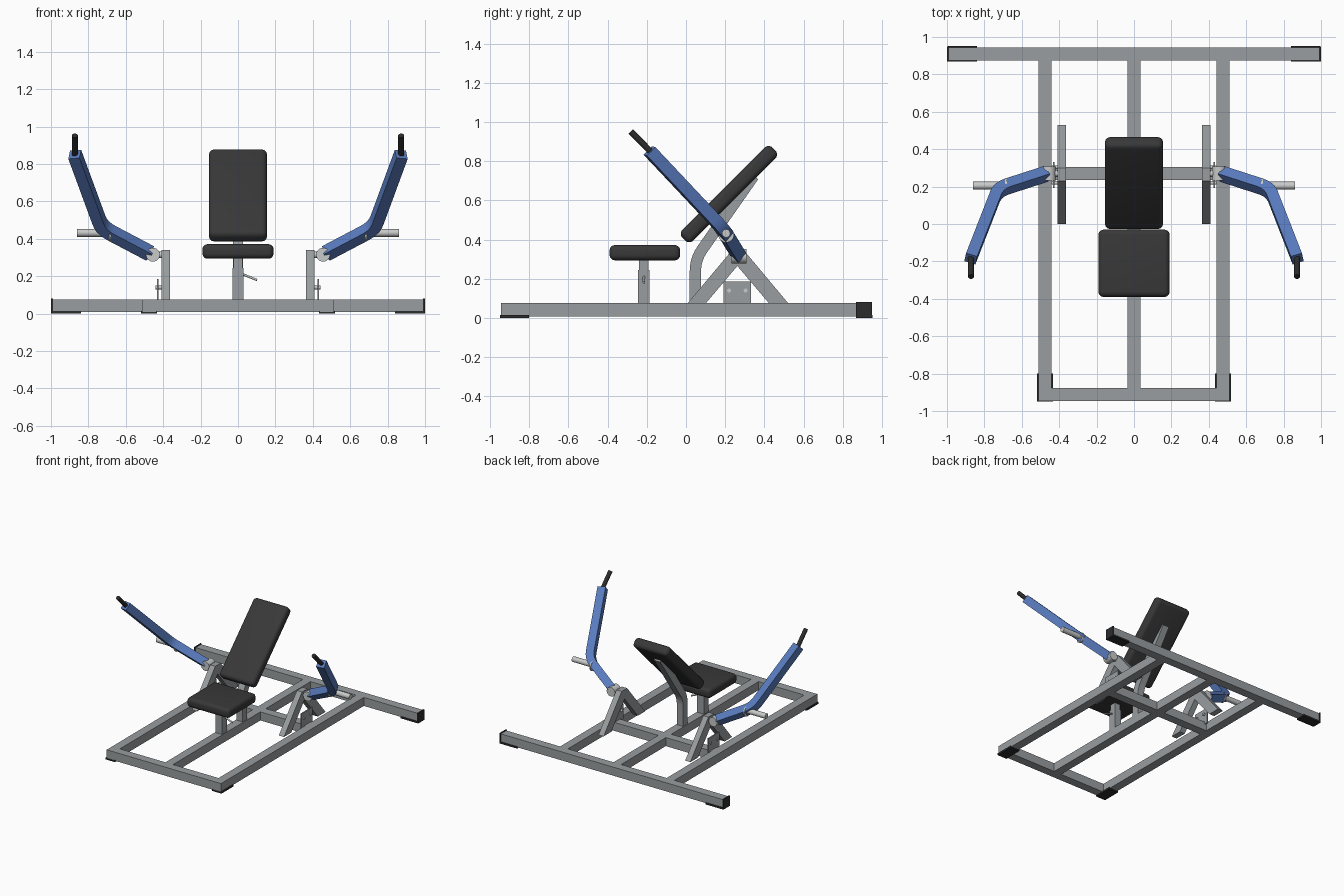
import bpy, bmesh, math
from mathutils import Vector, Matrix

if "Cube" in bpy.data.objects:
    bpy.data.objects.remove(bpy.data.objects["Cube"])


def mat(name, r, g, b):
    m = bpy.data.materials.new(name)
    m.diffuse_color = (r, g, b, 1)
    m.use_nodes = True
    m.node_tree.nodes["Principled BSDF"].inputs["Base Color"].default_value = m.diffuse_color
    return m


GREY = mat("frame grey", 0.32, 0.34, 0.35)
LIGHT = mat("bright steel", 0.58, 0.59, 0.59)
BLUE = mat("arm blue", 0.10, 0.20, 0.52)
PAD = mat("pad black", 0.04, 0.04, 0.04)
RUBBER = mat("rubber black", 0.025, 0.025, 0.025)


def finish(name, bm, m, smooth=False):
    bmesh.ops.recalc_face_normals(bm, faces=bm.faces[:])
    me = bpy.data.meshes.new(name)
    bm.to_mesh(me)
    bm.free()
    me.materials.append(m)
    ob = bpy.data.objects.new(name, me)
    bpy.context.collection.objects.link(ob)
    if smooth:
        bpy.ops.object.select_all(action='DESELECT')
        ob.select_set(True)
        bpy.context.view_layer.objects.active = ob
        bpy.ops.object.shade_smooth_by_angle(angle=math.radians(35))
    return ob


def cuboid(size):
    """New bmesh holding a centred box of the given size."""
    bm = bmesh.new()
    bmesh.ops.create_cube(bm, size=1)
    for v in bm.verts:
        v.co = Vector((v.co.x * size[0], v.co.y * size[1], v.co.z * size[2]))
    return bm


def box(name, lo, hi, m):
    lo, hi = Vector(lo), Vector(hi)
    bm = cuboid(hi - lo)
    bm.transform(Matrix.Translation((lo + hi) / 2))
    return finish(name, bm, m)


def rod(name, a, b, r, m, sides=24):
    a, b = Vector(a), Vector(b)
    d = b - a
    bm = bmesh.new()
    mx = Matrix.Translation((a + b) / 2) @ d.to_track_quat('Z', 'Y').to_matrix().to_4x4()
    bmesh.ops.create_cone(bm, cap_ends=True, segments=sides, radius1=r, radius2=r,
                          depth=d.length, matrix=mx)
    return finish(name, bm, m, True)


def round_bend(a, b, c, cut, n=5):
    """Path a-b-c whose corner b is replaced by a short curve."""
    a, b, c = Vector(a), Vector(b), Vector(c)
    p, q = b + (a - b).normalized() * cut, b + (c - b).normalized() * cut
    arc = [p * (1 - t) ** 2 + b * (2 * t * (1 - t)) + q * (t * t)
           for t in [i / n for i in range(n + 1)]]
    return [a] + arc + [c]


def square_tube(name, path, w, h, m):
    """Sweep a w (in the bend plane) by h rectangle along a planar path."""
    normal = (path[1] - path[0]).cross(path[-1] - path[-2]).normalized()
    bm = bmesh.new()
    rings = []
    for i, p in enumerate(path):
        t = (path[min(i + 1, len(path) - 1)] - path[max(i - 1, 0)]).normalized()
        side = normal.cross(t)
        rings.append([bm.verts.new(p + side * (w / 2 * u) + normal * (h / 2 * v))
                      for u, v in ((-1, -1), (1, -1), (1, 1), (-1, 1))])
    for r, s in zip(rings, rings[1:]):
        for k in range(4):
            bm.faces.new((r[k], r[(k + 1) % 4], s[(k + 1) % 4], s[k]))
    bm.faces.new(rings[0])
    bm.faces.new(rings[-1])
    return finish(name, bm, m, True)


def pad(name, centre, size, tilt):
    bm = cuboid(size)
    bmesh.ops.bevel(bm, geom=bm.edges[:], offset=0.028, segments=5, profile=0.5, affect='EDGES')
    bm.transform(Matrix.Translation(Vector(centre)) @ Matrix.Rotation(tilt, 4, 'X'))
    return finish(name, bm, PAD, True)


# Base frame
Z0, Z1 = 0.008, 0.077
box("rear_beam", (-0.995, 0.875, Z0), (0.995, 0.945, Z1), GREY)
box("front_beam", (-0.44, -0.945, Z0), (0.44, -0.876, Z1), GREY)
box("centre_rail", (-0.034, -0.876, Z0), (0.034, 0.875, Z1), GREY)
for s in (-1, 1):
    box("side_rail", (s * 0.475 - 0.035, -0.945, Z0), (s * 0.475 + 0.035, 0.875, Z1), GREY)
    box("cross_beam", (min(s * 0.034, s * 0.44), 0.236, Z0),
        (max(s * 0.034, s * 0.44), 0.306, Z1), GREY)

# Seat and its post
pad("seat", (0, -0.21, 0.333), (0.38, 0.36, 0.078), 0)
box("seat_sleeve", (-0.03, -0.245, Z1), (0.03, -0.185, 0.245), GREY)
box("seat_post", (-0.024, -0.239, 0.245), (0.024, -0.191, 0.31), GREY)
rod("seat_pin", (0.02, -0.215, 0.213), (0.102, -0.215, 0.18), 0.006, LIGHT, 12)

# Backrest and its bent support
pad("backrest", (0, 0.219, 0.632), (0.31, 0.65, 0.078), math.radians(45))
square_tube("backrest_support",
            round_bend((0, 0.048, 0.07), (0, 0.048, 0.30), (0, 0.345, 0.725), 0.06),
            0.058, 0.056, GREY)

# Parts present on both sides
A_FRAME = [(0, 0.065), (0.23, 0.34), (0.3, 0.34), (0.53, 0.065),
           (0.432, 0.065), (0.262, 0.265), (0.093, 0.065)]
for s in (-1, 1):
    def span(name, x0, x1, y0, y1, z0, z1, m):
        return box(name, (min(s * x0, s * x1), y0, z0), (max(s * x0, s * x1), y1, z1), m)

    # A-shaped upright
    bm = bmesh.new()
    f = bm.faces.new([bm.verts.new((s * 0.364, y, z)) for y, z in A_FRAME])
    ext = bmesh.ops.extrude_face_region(bm, geom=[f])
    bmesh.ops.translate(bm, vec=Vector((s * 0.046, 0, 0)),
                        verts=[v for v in ext["geom"] if isinstance(v, bmesh.types.BMVert)])
    finish("upright", bm, GREY)

    # Mounting plate with bolts
    span("mount_plate", 0.424, 0.434, 0.192, 0.332, 0.06, 0.185, GREY)
    for y in (0.22, 0.304):
        rod("plate_bolt", (s * 0.41, y, 0.14), (s * 0.44, y, 0.14), 0.01, LIGHT, 12)

    # Pivot
    rod("pivot_axle", (s * 0.40, 0.27, 0.315), (s * 0.46, 0.27, 0.315), 0.018, LIGHT)
    rod("pivot_hub", (s * 0.455, 0.232, 0.315), (s * 0.455, 0.308, 0.315), 0.037, LIGHT)

    # Press arm, grip and weight peg
    square_tube("press_arm",
                round_bend((s * 0.47, 0.268, 0.322), (s * 0.728, 0.185, 0.458),
                           (s * 0.873, -0.186, 0.852), 0.06), 0.062, 0.062, BLUE)
    rod("grip", (s * 0.872, -0.17, 0.838), (s * 0.872, -0.282, 0.952), 0.016, RUBBER)
    rod("weight_peg", (s * 0.66, 0.205, 0.432), (s * 0.862, 0.205, 0.432), 0.021, LIGHT)
    rod("peg_collar", (s * 0.68, 0.205, 0.425), (s * 0.69, 0.205, 0.425), 0.04, LIGHT)

    # Rear end caps: end plate, sole and low side rims
    span("rear_cap_end", 0.99, 1.0, 0.868, 0.95, 0.0, 0.082, RUBBER)
    span("rear_cap_sole", 0.84, 0.995, 0.868, 0.95, 0.0, 0.009, RUBBER)
    for y in (0.868, 0.945):
        span("rear_cap_rim", 0.84, 0.995, y, y + 0.006, 0.0, 0.014, RUBBER)

    # Front corner feet
    span("front_foot_sole", 0.432, 0.518, -0.95, -0.80, 0.0, 0.009, RUBBER)
    for x in (0.432, 0.511):
        span("front_foot_rim", x, x + 0.007, -0.95, -0.80, 0.0, 0.014, RUBBER)
